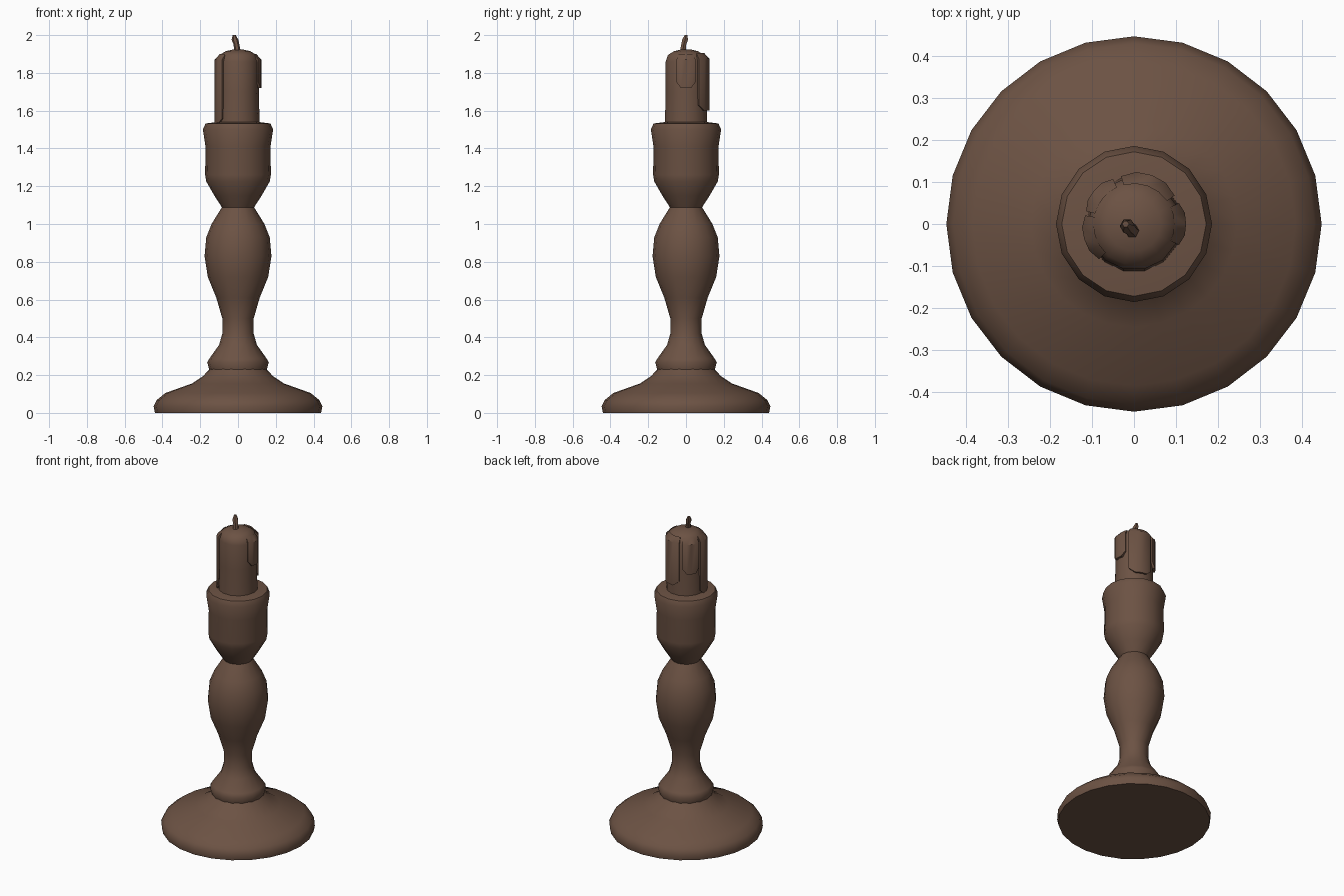
import bpy, bmesh, math
from mathutils import Vector

if "Cube" in bpy.data.objects:
    bpy.data.objects.remove(bpy.data.objects["Cube"])

wood = bpy.data.materials.new("dark brown")
wood.diffuse_color = (0.15, 0.085, 0.057, 1)
wood.use_nodes = True
wood.node_tree.nodes["Principled BSDF"].inputs["Base Color"].default_value = wood.diffuse_color


def finish(name, bm, angle=40):
    bmesh.ops.recalc_face_normals(bm, faces=bm.faces)
    mesh = bpy.data.meshes.new(name)
    bm.to_mesh(mesh)
    bm.free()
    mesh.materials.append(wood)
    ob = bpy.data.objects.new(name, mesh)
    bpy.context.collection.objects.link(ob)
    bpy.ops.object.select_all(action='DESELECT')
    ob.select_set(True)
    bpy.context.view_layer.objects.active = ob
    bpy.ops.object.shade_smooth_by_angle(angle=math.radians(angle))
    return ob


def skin(bm, rings):
    # joins successive vertex rings and caps both ends
    for a, b in zip(rings, rings[1:]):
        n = len(a)
        for i in range(n):
            j = (i + 1) % n
            bm.faces.new((a[i], a[j], b[j], b[i]))
    bm.faces.new(rings[0][::-1])
    bm.faces.new(rings[-1])


def turned(name, profile, sides, offset=(0, 0), angle=40):
    bm = bmesh.new()
    rings = []
    for r, z in profile:
        rings.append([bm.verts.new((offset[0] + r * math.cos(2 * math.pi * i / sides),
                                    offset[1] + r * math.sin(2 * math.pi * i / sides), z))
                      for i in range(sides)])
    skin(bm, rings)
    return finish(name, bm, angle)


# Wide foot
turned("foot", [(0.44, 0.0), (0.447, 0.035), (0.43, 0.068), (0.385, 0.105),
                (0.245, 0.155), (0.185, 0.195), (0.15, 0.232)], 24)

# Turned stem with flared collar and bulb
turned("stem", [(0.152, 0.228), (0.163, 0.268), (0.15, 0.29), (0.10, 0.36), (0.083, 0.42),
                (0.083, 0.50), (0.115, 0.61), (0.16, 0.72), (0.177, 0.83),
                (0.168, 0.93), (0.14, 1.0), (0.083, 1.092)], 16, angle=50)

# Candle cup with a lip
turned("cup", [(0.083, 1.085), (0.125, 1.15), (0.168, 1.225), (0.174, 1.26), (0.172, 1.41),
               (0.186, 1.50), (0.172, 1.532), (0.11, 1.54)], 16, angle=50)

# Candle with a softened top
turned("candle", [(0.115, 1.52), (0.110, 1.70), (0.110, 1.86), (0.098, 1.895),
                  (0.065, 1.915), (0.02, 1.925)], 14)


# Wax drips: thin curved slabs hugging the candle
def drip(name, start, end, low, high, out=0.124):
    bm = bmesh.new()
    rings = []
    steps = 4
    for i in range(steps + 1):
        a = math.radians(start + (end - start) * i / steps)
        edge = 0.006 if i in (0, steps) else 0
        sag = 0.03 if i in (0, steps) else 0
        section = [(0.10, low + sag), (out - edge, low + sag), (out - edge, high - 0.03),
                   (0.096, high)]
        rings.append([bm.verts.new((r * math.cos(a), r * math.sin(a), z)) for r, z in section])
    skin(bm, rings)
    finish(name, bm)


for k, (s, e, lo, hi) in enumerate([(-25, 25, 1.72, 1.90), (35, 105, 1.60, 1.905),
                                    (115, 165, 1.68, 1.90), (170, 225, 1.53, 1.90)]):
    drip(f"wax_drip_{k + 1}", s, e, lo, hi)

# Bent wick
bm = bmesh.new()
rings = []
for x, y, z, r in [(-0.003, -0.018, 1.91, 0.018), (-0.008, -0.012, 1.95, 0.015),
                   (-0.016, -0.005, 1.975, 0.018), (-0.02, 0.0, 2.0, 0.008)]:
    rings.append([bm.verts.new(Vector((x + r * math.cos(i * math.pi / 3),
                                       y + r * math.sin(i * math.pi / 3), z)))
                  for i in range(6)])
skin(bm, rings)
finish("wick", bm)
